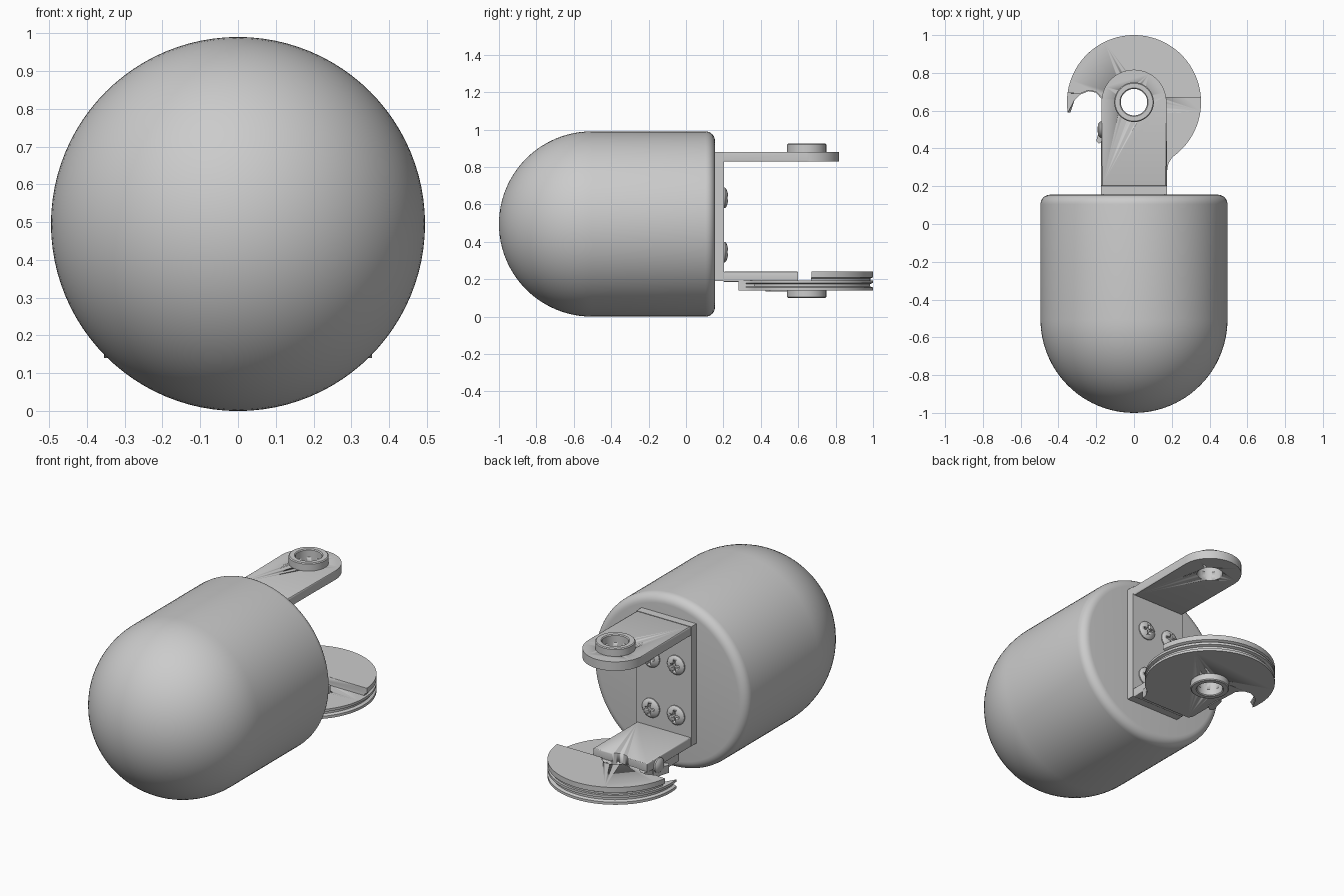
import bpy, bmesh
from math import sin, cos, pi, radians
from mathutils import Matrix, Vector

if "Cube" in bpy.data.objects:
    bpy.data.objects.remove(bpy.data.objects["Cube"])

PIVOT_Y = 0.645
BODY_R = 0.495


def finish(name, bm, angle=35):
    bmesh.ops.recalc_face_normals(bm, faces=bm.faces)
    me = bpy.data.meshes.new(name)
    bm.to_mesh(me)
    bm.free()
    ob = bpy.data.objects.new(name, me)
    bpy.context.collection.objects.link(ob)
    bpy.ops.object.select_all(action='DESELECT')
    ob.select_set(True)
    bpy.context.view_layer.objects.active = ob
    bpy.ops.object.shade_smooth_by_angle(angle=radians(angle))
    return ob


def loft(name, outlines, bevel=0.0):
    """Join (z, [(x, y)...]) outlines of equal length into a capped solid."""
    bm = bmesh.new()
    rings = [[bm.verts.new((x, y, z)) for x, y in pts] for z, pts in outlines]
    n = len(rings[0])
    for a, b in zip(rings, rings[1:]):
        for i in range(n):
            j = (i + 1) % n
            bm.faces.new((a[i], a[j], b[j], b[i]))
    caps = [bm.faces.new(rings[0]), bm.faces.new(rings[-1])]
    if bevel:
        edges = list({e for f in caps for e in f.edges})
        bmesh.ops.bevel(bm, geom=edges, offset=bevel, segments=3,
                        profile=0.5, affect='EDGES')
    return finish(name, bm)


def lathe(name, profile, matrix, steps=64, closed=False):
    """Turn (radius, height) points about local z, then place by matrix."""
    bm = bmesh.new()
    vs = [bm.verts.new((r, 0, h)) for r, h in profile]
    pairs = list(zip(vs, vs[1:])) + ([(vs[-1], vs[0])] if closed else [])
    edges = [bm.edges.new(p) for p in pairs]
    bmesh.ops.spin(bm, geom=vs + edges, axis=(0, 0, 1), cent=(0, 0, 0),
                   angle=2 * pi, steps=steps)
    bmesh.ops.remove_doubles(bm, verts=bm.verts, dist=1e-5)
    bm.transform(matrix)
    return finish(name, bm)


def box(name, centre, size, bevel=0.0):
    bm = bmesh.new()
    bmesh.ops.create_cube(bm, size=1)
    bmesh.ops.scale(bm, vec=size, verts=bm.verts)
    bmesh.ops.translate(bm, vec=centre, verts=bm.verts)
    if bevel:
        bmesh.ops.bevel(bm, geom=list(bm.edges), offset=bevel, segments=2,
                        profile=0.5, affect='EDGES')
    return finish(name, bm)


def cut(ob, cutter):
    cutter.hide_render = True
    bpy.context.view_layer.objects.active = ob
    mod = ob.modifiers.new("cut", 'BOOLEAN')
    mod.operation, mod.solver, mod.object = 'DIFFERENCE', 'EXACT', cutter
    bpy.ops.object.modifier_apply(modifier=mod.name)
    bpy.data.objects.remove(cutter)


def arc(r, a0, a1, n, cy=PIVOT_Y):
    return [(r * cos(radians(a0 + (a1 - a0) * i / n)),
             cy + r * sin(radians(a0 + (a1 - a0) * i / n))) for i in range(n + 1)]


# Domed body, turned about the y axis
along_y = Matrix.Translation((0, 0, BODY_R)) @ Matrix.Rotation(-pi / 2, 4, 'X')
dome = [(BODY_R * sin(pi / 2 * i / 24), -0.505 - BODY_R * cos(pi / 2 * i / 24))
        for i in range(25)]
rim = [(BODY_R - 0.05 + 0.05 * cos(pi / 2 * i / 6), 0.105 + 0.05 * sin(pi / 2 * i / 6))
       for i in range(7)]
lathe("domed_body", dome + rim + [(0, 0.155)], along_y, 96)

# Bracket: back plate and two arms
box("back_plate", (0, 0.177, 0.535), (0.35, 0.05, 0.69))
end = arc(0.172, 0, 180, 32)
upper_pts = [(-0.175, 0.2), (0.175, 0.2)] + end
upper_arm = loft("upper_arm", [(0.828, upper_pts), (0.88, upper_pts)], 0.008)
lower_pts = [(-0.172, 0.2), (0.172, 0.2), (0.172, 0.6), (-0.172, 0.6)]
lower_arm = loft("lower_arm", [(0.185, lower_pts), (0.24, lower_pts)], 0.006)


# Latch disc with grooved edge and hooked mouth
def disc_outline(r):
    return arc(r, -55, 189, 72) + [
        (-0.315, 0.655), (-0.285, 0.685), (-0.24, 0.703), (-0.2, 0.695), (-0.17, 0.66),
        (-0.165, 0.54), (-0.165, 0.3), (-0.15, 0.28), (0.175, 0.28), (0.182, 0.32)]


def tier_outline(r):
    return arc(r, 4, 172, 60) + [
        (-0.285, 0.69), (-0.24, 0.708), (-0.2, 0.7), (-0.17, 0.67)]


R = 0.355
lower_disc = loft("latch_disc", [(z, disc_outline(r)) for z, r in (
    (0.14, R), (0.155, R), (0.162, R - 0.015), (0.174, R - 0.015),
    (0.18, R), (0.194, R))])
upper_disc = loft("latch_disc_top", [(z, tier_outline(r)) for z, r in (
    (0.193, R - 0.014), (0.203, R - 0.014), (0.21, R), (0.24, R))])

# Pivot hole through arms and disc
for part in (upper_arm, lower_arm, lower_disc, upper_disc):
    hole = lathe("hole_cutter", [(0, 0), (0.07, 0), (0.07, 1), (0, 1)],
                 Matrix.Translation((0, PIVOT_Y, 0)))
    cut(part, hole)

# Pivot bosses
for name, z0, z1 in (("upper_boss", 0.88, 0.925), ("lower_boss", 0.14, 0.1)):
    d = 0.005 if z1 > z0 else -0.005
    lathe(name, [(0.07, z0), (0.105, z0), (0.105, z1 - d), (0.1, z1),
                 (0.075, z1), (0.07, z1 - d)],
          Matrix.Translation((0, PIVOT_Y, 0)), closed=True)

# Four cross-head mounting screws
head = [(0, -0.005), (0.055, -0.005), (0.055, 0.006), (0.047, 0.014),
        (0.028, 0.021), (0, 0.024)]
for x in (-0.08, 0.08):
    for z in (0.345, 0.635):
        place = Matrix.Translation((x, 0.202, z)) @ Matrix.Rotation(-pi / 2, 4, 'X')
        screw = lathe("mounting_screw", head, place, 32)
        for size in ((0.06, 0.03, 0.016), (0.016, 0.03, 0.06)):
            cut(screw, box("slot_cutter", (x, 0.225, z), size))

# Cable clamp and its screw on the left of the disc
clamp = [(-0.15, 0.54), (-0.172, 0.54), (-0.2, 0.44), (-0.185, 0.425), (-0.15, 0.45)]
loft("cable_clamp", [(0.135, clamp), (0.18, clamp)])
lathe("clamp_screw", [(0, 0), (0.042, 0), (0.042, 0.02), (0.03, 0.03), (0, 0.034)],
      Matrix.Translation((-0.16, 0.5, 0.195)) @ Matrix.Rotation(-pi / 2, 4, 'Y'), 32)
